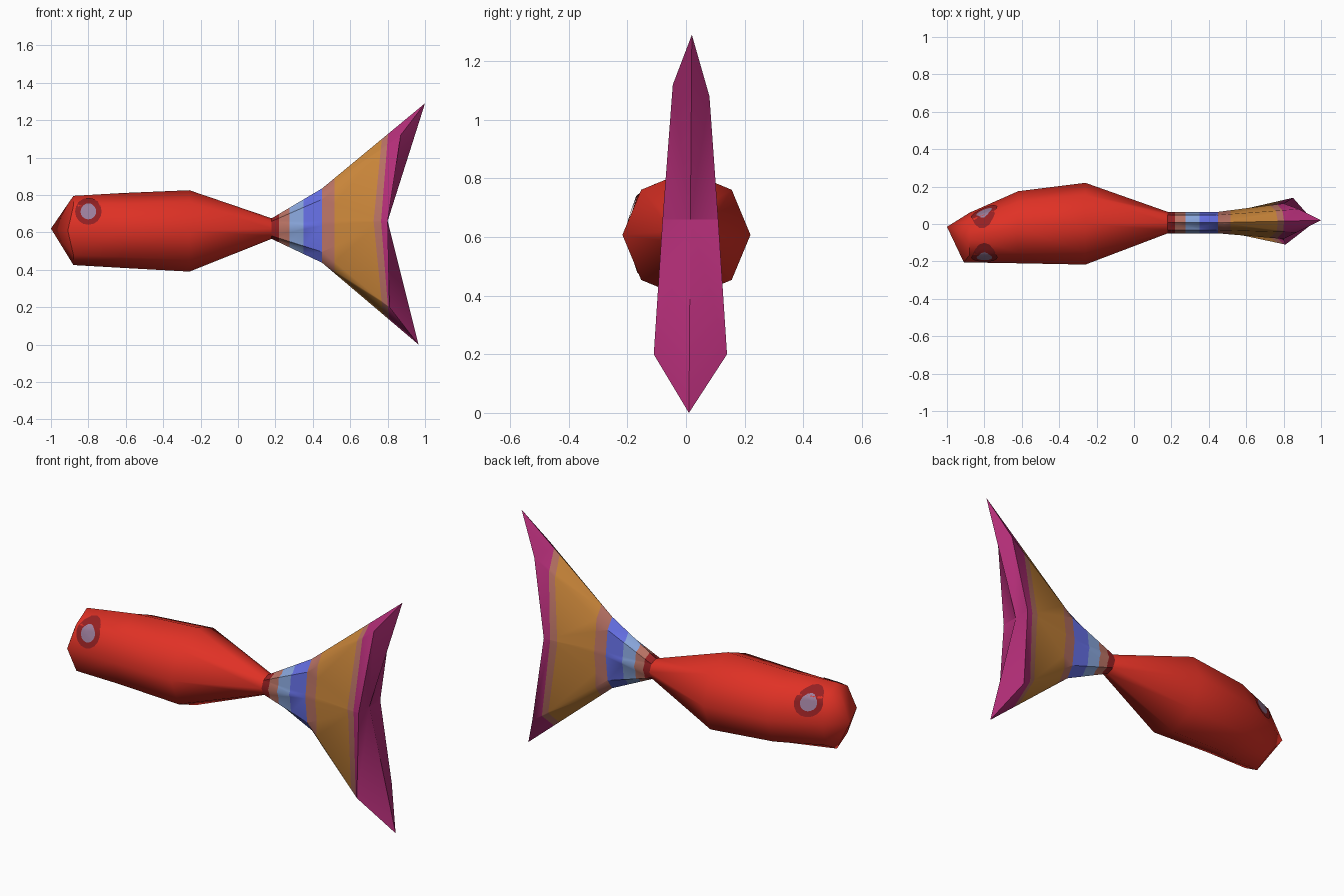
import bpy, bmesh, math
from mathutils import Vector
from mathutils.bvhtree import BVHTree

if "Cube" in bpy.data.objects:
    bpy.data.objects.remove(bpy.data.objects["Cube"])


def srgb(c):
    return c / 12.92 if c <= 0.04045 else ((c + 0.055) / 1.055) ** 2.4


def material(name, r, g, b):
    m = bpy.data.materials.new(name)
    m.diffuse_color = (*[srgb(v / 255) for v in (r, g, b)], 1)
    m.use_nodes = True
    m.node_tree.nodes["Principled BSDF"].inputs["Base Color"].default_value = m.diffuse_color
    return m


MATS = [material("red", 224, 49, 37), material("dark_red", 148, 32, 34),
        material("mauve", 184, 114, 100), material("light_blue", 136, 165, 218),
        material("blue", 100, 110, 226), material("orange", 202, 134, 58),
        material("magenta", 180, 46, 120), material("grey_violet", 156, 126, 156)]
RED, DARK, MAUVE, LIGHT, BLUE, ORANGE, MAGENTA, GREY = range(8)


def oval(x, y0, y1, z0, z1):
    """Eight-sided ring, starting at +y and turning towards +z."""
    cy, cz = (y0 + y1) / 2, (z0 + z1) / 2
    return [Vector((x, cy + (y1 - y0) / 2 * math.cos(a), cz + (z1 - z0) / 2 * math.sin(a)))
            for a in (k * math.pi / 4 for k in range(8))]


def loft(rings, start=None, end=None):
    bm = bmesh.new()
    loops = [[bm.verts.new(p) for p in r] for r in rings]
    for a, b in zip(loops, loops[1:]):
        for i in range(8):
            j = (i + 1) % 8
            bm.faces.new((a[i], a[j], b[j], b[i]))
    for tip, loop in ((start, loops[0]), (end, loops[-1])):
        if tip:
            t = bm.verts.new(tip)
            for i in range(8):
                bm.faces.new((t, loop[i], loop[(i + 1) % 8]))
    bmesh.ops.triangulate(bm, faces=[f for f in bm.faces if len(f.verts) > 3])
    bmesh.ops.recalc_face_normals(bm, faces=bm.faces)
    return bm


def finish(bm, name, angle=55):
    me = bpy.data.meshes.new(name)
    bm.to_mesh(me)
    bm.free()
    ob = bpy.data.objects.new(name, me)
    bpy.context.collection.objects.link(ob)
    for m in MATS:
        me.materials.append(m)
    bpy.ops.object.select_all(action='DESELECT')
    ob.select_set(True)
    bpy.context.view_layer.objects.active = ob
    bpy.ops.object.shade_smooth_by_angle(angle=math.radians(angle))
    return ob


# Body: faceted barrel with a blunt, slightly bent head
neck = oval(0.18, -0.05, 0.065, 0.565, 0.675)
head = oval(-0.88, -0.205, 0.06, 0.425, 0.795)
head[4].x = -0.91
body = loft([head, oval(-0.62, -0.21, 0.175, 0.41, 0.81),
             oval(-0.26, -0.217, 0.22, 0.39, 0.825), neck], start=(-1, -0.015, 0.62))
tree = BVHTree.FromBMesh(body)
finish(body, "fish_body")

# Eyes: thin painted discs that follow the side of the head
RADII = [0.014, 0.028, 0.042, 0.056, 0.071]
for side, name in ((-1, "eye_right"), (1, "eye_left")):
    bm = bmesh.new()

    def on_skin(dx, dz):
        hit, n, _, _ = tree.ray_cast(Vector((-0.8 + dx, side, 0.71 + dz)), Vector((0, -side, 0)))
        return bm.verts.new(hit + n * 0.004)

    centre = on_skin(0, 0)
    N = 16
    prev = None
    for r in RADII:
        ring = [on_skin(r * math.cos(2 * math.pi * k / N), r * math.sin(2 * math.pi * k / N))
                for k in range(N)]
        for i in range(N):
            j = (i + 1) % N
            vs = (ring[i], ring[j], prev[j], prev[i]) if prev else (centre, ring[i], ring[j])
            f = bm.faces.new(vs)
            f.material_index = GREY if r < 0.05 else DARK
            f.normal_update()
            if f.normal.y * side < 0:
                f.normal_flip()
        prev = ring
    finish(bm, name)

# Tail: narrow stalk flaring to a forked trailing edge
fork = [(0.80, 0.11, 0.66), (0.88, 0.08, 1.08), (1.0, 0.02, 1.29), (0.87, -0.045, 1.12),
        (0.80, -0.08, 0.66), (0.81, -0.11, 0.20), (0.965, 0.01, 0.0), (0.85, 0.14, 0.20)]
tail = loft([neck, oval(0.45, -0.05, 0.065, 0.437, 0.835), fork], end=(0.80, 0.015, 0.66))


def cut(co, no, keep=lambda z: True):
    faces = [f for f in tail.faces if keep(f.calc_center_median().z)]
    geom = list({g for f in faces for g in [*f.verts, *f.edges]}) + faces
    bmesh.ops.bisect_plane(tail, geom=geom, plane_co=co, plane_no=no)


# Colour bands: (end x, colour, slant of that end away from mid height)
BANDS = [(0.22, DARK, 0), (0.275, MAUVE, 0), (0.35, LIGHT, 0), (0.45, BLUE, 0),
         (0.515, MAUVE, 0), (0.725, ORANGE, 0.1), (0.765, MAUVE, 0.08)]
cut((0, 0, 0.66), (0, 0, 1))
for x, _, s in BANDS:
    if s:
        cut((x, 0, 0.66), (1, 0, -s), lambda z: z > 0.66)
        cut((x, 0, 0.66), (1, 0, s), lambda z: z < 0.66)
    else:
        cut((x, 0, 0), (1, 0, 0))
for f in tail.faces:
    c = f.calc_center_median()
    f.material_index = next((m for x, m, s in BANDS if c.x < x + s * abs(c.z - 0.66)), MAGENTA)
finish(tail, "tail_fin")
